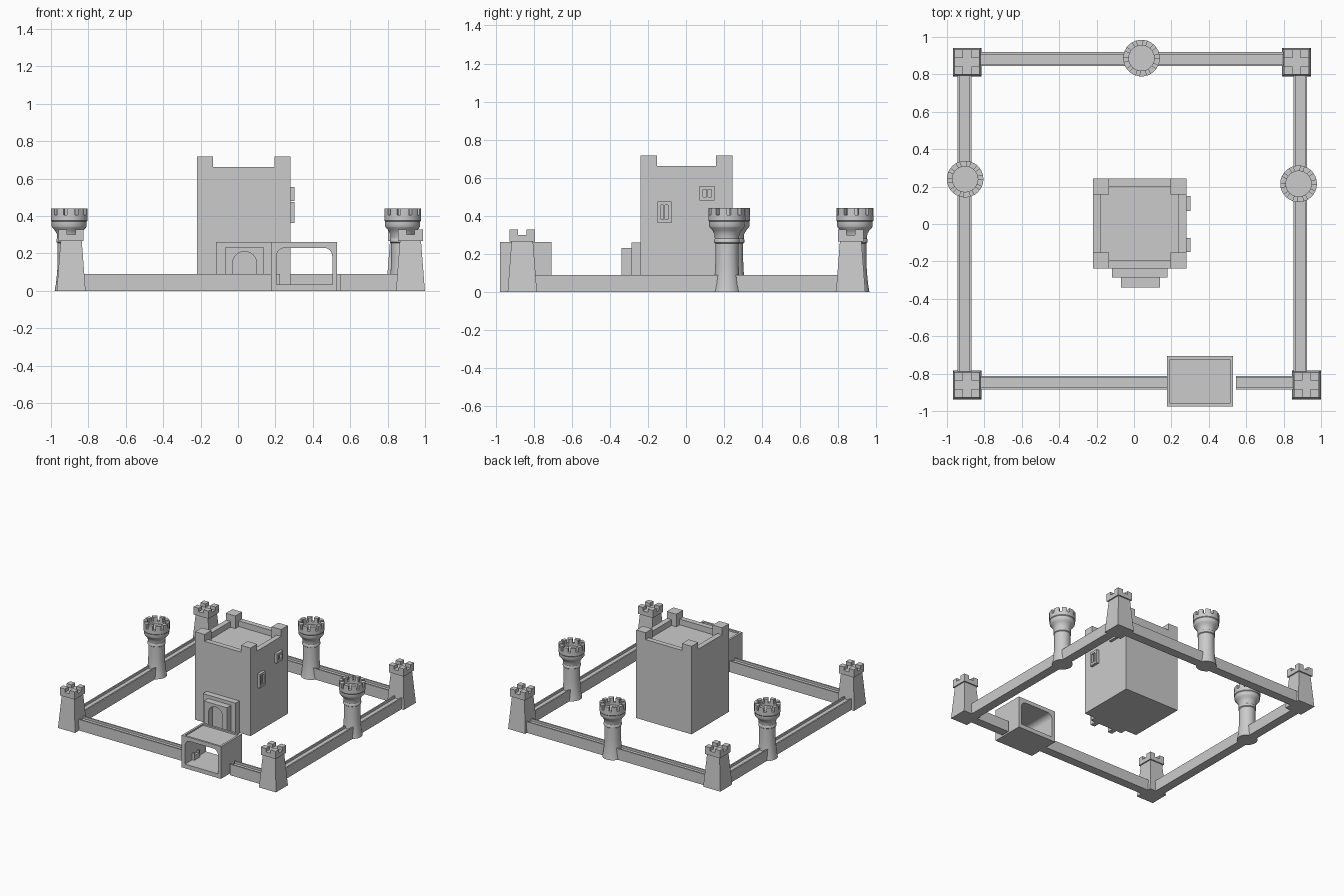
import bpy, bmesh, math
from mathutils import Vector

if "Cube" in bpy.data.objects:
    bpy.data.objects.remove(bpy.data.objects["Cube"])


def finish(name, bm, smooth=False):
    bmesh.ops.recalc_face_normals(bm, faces=bm.faces[:])
    me = bpy.data.meshes.new(name)
    bm.to_mesh(me)
    bm.free()
    ob = bpy.data.objects.new(name, me)
    bpy.context.collection.objects.link(ob)
    if smooth:
        bpy.ops.object.select_all(action='DESELECT')
        bpy.context.view_layer.objects.active = ob
        ob.select_set(True)
        bpy.ops.object.shade_smooth_by_angle(angle=math.radians(35))
    return ob


def add_box(bm, x0, x1, y0, y1, z0, z1):
    vs = bmesh.ops.create_cube(bm, size=1)['verts']
    for v in vs:
        v.co = Vector(((x0 + x1) / 2 + v.co.x * (x1 - x0),
                       (y0 + y1) / 2 + v.co.y * (y1 - y0),
                       (z0 + z1) / 2 + v.co.z * (z1 - z0)))
    return vs


def boxes(name, *dims):
    bm = bmesh.new()
    for d in dims:
        add_box(bm, *d)
    return finish(name, bm)


def extrude(name, outline, start, end):
    """Straight extrusion of a closed outline: start/end map (a, b) to a point."""
    bm = bmesh.new()
    a = [bm.verts.new(start(*p)) for p in outline]
    b = [bm.verts.new(end(*p)) for p in outline]
    n = len(outline)
    bm.faces.new(a)
    bm.faces.new(b[::-1])
    for i in range(n):
        bm.faces.new((a[i], b[i], b[(i + 1) % n], a[(i + 1) % n]))
    return finish(name, bm)


# Curtain walls: shallow channel section with thin parapets
def wall_section(w=0.0365, t=0.011, h=0.09, d=0.018):
    return [(-w, 0), (w, 0), (w, h), (w - t, h), (w - t, h - d),
            (t - w, h - d), (t - w, h), (-w, h)]


def wall_x(name, x0, x1, y):
    extrude(name, wall_section(), lambda a, z: (x0, y + a, z), lambda a, z: (x1, y + a, z))


def wall_y(name, y0, y1, x):
    extrude(name, wall_section(), lambda a, z: (x + a, y0, z), lambda a, z: (x + a, y1, z))


wall_y("west_wall", -0.84, 0.84, -0.906)
wall_y("east_wall", -0.84, 0.84, 0.888)
wall_x("back_wall", -0.87, 0.86, 0.882)
wall_x("front_wall_left", -0.87, 0.225, -0.848)
wall_x("front_wall_right", 0.545, 0.90, -0.848)


# Square corner towers: tapered shaft, overhanging crown, corner merlons
def corner_tower(name, cx, cy):
    bm = bmesh.new()
    for v in add_box(bm, cx - .077, cx + .077, cy - .077, cy + .077, 0, .27):
        if v.co.z > .1:
            v.co.x = cx + (v.co.x - cx) * .73
            v.co.y = cy + (v.co.y - cy) * .73
    c, m = .067, .045
    add_box(bm, cx - c, cx + c, cy - c, cy + c, .265, .30)
    for sx in (-1, 1):
        for sy in (-1, 1):
            xs = sorted((cx + sx * c, cx + sx * (c - m)))
            ys = sorted((cy + sy * c, cy + sy * (c - m)))
            add_box(bm, *xs, *ys, .30, .328)
    finish(name, bm)


for nm, x, y in (("front_left", -.892, -.86), ("front_right", .922, -.86),
                 ("back_left", -.892, .865), ("back_right", .869, .865)):
    corner_tower(nm + "_corner_tower", x, y)


# Round towers: lathed shaft with flared head and crenellated rim
def round_tower(name, cx, cy, n=30):
    prof = [(.077, 0), (.070, .04), (.064, .10), (.061, .16), (.061, .255), (.067, .26),
            (.067, .275), (.064, .28), (.066, .305), (.078, .325), (.090, .338),
            (.094, .345), (.094, .37), (.098, .375), (.098, .405), (.068, .405), (.068, .385)]
    bm = bmesh.new()
    rings = [[bm.verts.new((cx + r * math.cos(2 * math.pi * i / n),
                            cy + r * math.sin(2 * math.pi * i / n), z)) for i in range(n)]
             for r, z in prof]
    rim = []
    for k in range(len(rings) - 1):
        for i in range(n):
            j = (i + 1) % n
            f = bm.faces.new((rings[k][i], rings[k][j], rings[k + 1][j], rings[k + 1][i]))
            if k == len(rings) - 3 and i % 3:
                rim.append(f)
    bm.faces.new(rings[-1])
    bm.faces.new(rings[0][::-1])
    # raise two of every three rim faces as merlons
    geo = bmesh.ops.extrude_face_region(bm, geom=rim)['geom']
    for v in geo:
        if isinstance(v, bmesh.types.BMVert):
            v.co.z += .035
    bmesh.ops.delete(bm, geom=rim, context='FACES_ONLY')
    finish(name, bm, smooth=True)


round_tower("back_round_tower", .040, .887)
round_tower("left_round_tower", -.903, .24)
round_tower("right_round_tower", .880, .215)

# Keep: block with raised roof rim and corner merlons
X0, X1, Y0, Y1, T, M = -.22, .28, -.238, .243, .042, .086
ZF, ZR, ZT = .615, .662, .718
boxes("keep_body", (X0, X1, Y0, Y1, 0, ZF))
boxes("keep_parapet", (X0, X1, Y0, Y0 + T, ZF, ZR), (X0, X1, Y1 - T, Y1, ZF, ZR),
      (X0, X0 + T, Y0 + T, Y1 - T, ZF, ZR), (X1 - T, X1, Y0 + T, Y1 - T, ZF, ZR))
boxes("keep_merlons", *[(x, x + M, y, y + M, ZF, ZT)
                        for x in (X0, X1 - M) for y in (Y0, Y1 - M)])


# Keep windows: raised frame with mullion around recessed panes
def window(name, y0, y1, z0, z1):
    xa, xb, t, c = X1 - .01, .302, .018, (y0 + y1) / 2
    boxes(name, (xa, xb, y0, y0 + t, z0, z1), (xa, xb, y1 - t, y1, z0, z1),
          (xa, xb, y0 + t, y1 - t, z0, z0 + t), (xa, xb, y0 + t, y1 - t, z1 - t, z1),
          (xa, xb - .006, c - .004, c + .004, z0 + t, z1 - t))


window("lower_window", -.15, -.076, .362, .475)
window("upper_window", .07, .151, .48, .556)

# Keep entrance: outer block plus a surround with an arched recess
boxes("entrance_block", (-.117, .18, -.287, Y0 + .01, 0, .26))
arch = [(.035 + .065 * math.cos(math.pi * i / 12), .145 + .065 * math.sin(math.pi * i / 12))
        for i in range(13)]
surround = [(-.07, 0), (-.07, .232), (.138, .232), (.138, 0), (.10, 0)] + arch + [(-.03, 0)]
extrude("entrance_arch", surround, lambda x, z: (x, -.34, z), lambda x, z: (x, -.287, z))

# Gatehouse: open tunnel with rounded upper corners, floor slab and roof rim
GX0, GX1, GY0, GY1 = .176, .53, -.977, -.707
r, a0, a1, zt = .045, .206, .504, .23
top = [(a1 - r + r * math.cos(math.pi * i / 12), zt - r + r * math.sin(math.pi * i / 12))
       for i in range(7)]
top += [(a0 + r + r * math.cos(math.pi * i / 12), zt - r + r * math.sin(math.pi * i / 12))
        for i in range(6, 13)]
shell = [(GX0, 0), (GX0, .25), (GX1, .25), (GX1, 0), (a1, 0)] + top + [(a0, 0)]
extrude("gatehouse_shell", shell, lambda x, z: (x, GY0, z), lambda x, z: (x, GY1, z))
boxes("gatehouse_floor", (a0, a1, GY0, GY1, 0, .034))
R = .017
boxes("gatehouse_roof_rim", (GX0, GX1, GY0, GY0 + R, .25, .262), (GX0, GX1, GY1 - R, GY1, .25, .262),
      (GX0, GX0 + R, GY0 + R, GY1 - R, .25, .262), (GX1 - R, GX1, GY0 + R, GY1 - R, .25, .262))
